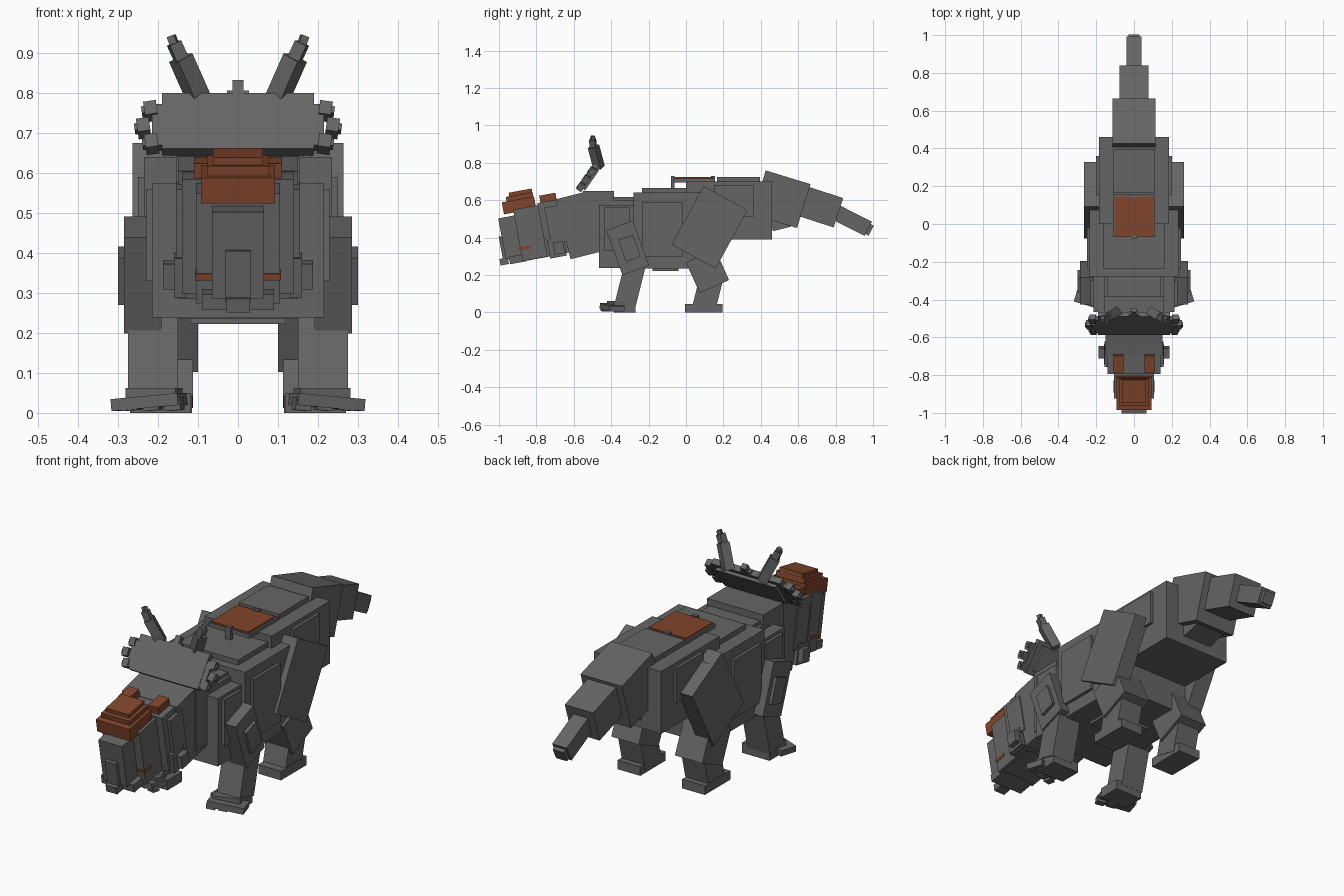
import bpy, bmesh
from math import radians
from mathutils import Matrix, Vector, Euler

if "Cube" in bpy.data.objects:
    bpy.data.objects.remove(bpy.data.objects["Cube"])


def make_material(name, rgb):
    m = bpy.data.materials.new(name)
    m.use_nodes = True
    m.diffuse_color = (*rgb, 1)
    bsdf = next(n for n in m.node_tree.nodes if n.type == 'BSDF_PRINCIPLED')
    bsdf.inputs["Base Color"].default_value = (*rgb, 1)
    bsdf.inputs["Roughness"].default_value = 0.9
    return m


GREY = make_material("stone_grey", (0.13, 0.13, 0.13))
RUST = make_material("rust_orange", (0.22, 0.06, 0.025))


def block(name, center, size, tilt=0, yaw=0, roll=0, mat=GREY, pair=False):
    """Box turned about its centre; tilt about x, roll about y, yaw about z."""
    bm = bmesh.new()
    rot = Euler((radians(tilt), radians(roll), radians(yaw))).to_matrix().to_4x4()
    bmesh.ops.create_cube(bm, size=1, matrix=Matrix.Translation(center) @ rot @ Matrix.Diagonal((*size, 1)))
    me = bpy.data.meshes.new(name)
    bm.to_mesh(me)
    bm.free()
    me.materials.append(mat)
    ob = bpy.data.objects.new(name, me)
    bpy.context.collection.objects.link(ob)
    if pair:
        ob.modifiers.new("Mirror", 'MIRROR')
    return ob


def mid(name, half, y, z, **kw):
    """Centred box from half width and y, z spans."""
    return block(name, (0, sum(y) / 2, sum(z) / 2), (2 * half, y[1] - y[0], z[1] - z[0]), **kw)


def side(name, x, y, z, **kw):
    """Mirrored pair of boxes from x, y, z spans."""
    spans = (x, y, z)
    return block(name, [sum(s) / 2 for s in spans], [s[1] - s[0] for s in spans], pair=True, **kw)


# Torso
mid("hips", 0.185, (0.0, 0.46), (0.39, 0.70))
mid("hip_top_plate", 0.11, (0.165, 0.395), (0.69, 0.725))
side("hip_side_plate", (0.17, 0.20), (0.15, 0.36), (0.51, 0.68))
mid("ribcage", 0.235, (-0.28, 0.16), (0.235, 0.64))
mid("ribcage_top_plate", 0.165, (-0.235, 0.02), (0.63, 0.665))
side("ribcage_side_plate", (0.22, 0.25), (-0.235, -0.02), (0.30, 0.59))
mid("belly_plate", 0.12, (-0.18, -0.04), (0.222, 0.25))
mid("shoulders", 0.215, (-0.465, -0.27), (0.238, 0.575))
mid("shoulder_top_plate", 0.155, (-0.44, -0.27), (0.56, 0.60))
mid("shoulder_top_ridge", 0.14, (-0.40, -0.27), (0.59, 0.617))
side("shoulder_side_plate", (0.20, 0.23), (-0.435, -0.30), (0.33, 0.56))

# Coloured saddle plate with small tabs
mid("saddle_base", 0.112, (-0.07, 0.155), (0.695, 0.716))
mid("saddle_plate", 0.103, (-0.065, 0.145), (0.714, 0.723), mat=RUST)
mid("saddle_front_tab", 0.015, (-0.08, -0.062), (0.66, 0.728))
mid("saddle_back_tab", 0.015, (0.135, 0.155), (0.70, 0.728))

# Tail
block("tail_base", (0, 0.51, 0.605), (0.228, 0.25, 0.245), -17)
block("tail_underside", (0, 0.50, 0.50), (0.16, 0.10, 0.11), 14)
block("tail_middle", (0, 0.715, 0.565), (0.156, 0.21, 0.165), -18)
block("tail_end", (0, 0.885, 0.492), (0.08, 0.20, 0.085), -27)
block("tail_tip", (0, 0.968, 0.448), (0.06, 0.05, 0.06), -27)

# Neck and head, nose tilted down
NOSE = 10.5
mid("neck", 0.155, (-0.55, -0.385), (0.33, 0.65))
block("neck_front", (0, -0.575, 0.465), (0.30, 0.17, 0.33), 14)
block("skull", (0, -0.695, 0.455), (0.28, 0.15, 0.29), NOSE)
block("skull_side_plate", (0, -0.69, 0.47), (0.31, 0.10, 0.20), NOSE)
block("muzzle", (0, -0.825, 0.425), (0.21, 0.15, 0.28), NOSE)
block("jaw", (0, -0.78, 0.325), (0.18, 0.20, 0.07), NOSE)
block("snout", (0, -0.925, 0.405), (0.13, 0.12, 0.22), NOSE)
block("beak_ridge", (0, -0.965, 0.345), (0.062, 0.05, 0.13), NOSE)
block("beak_tip", (0, -0.972, 0.272), (0.06, 0.045, 0.035), NOSE)
block("chin", (0, -0.90, 0.285), (0.18, 0.09, 0.04), NOSE)
block("mouth_corner", (0.083, -0.86, 0.345), (0.05, 0.06, 0.016), NOSE, mat=RUST, pair=True)
block("eye", (0.141, -0.723, 0.543), (0.008, 0.02, 0.02), NOSE, mat=RUST, pair=True)
block("cheek_base", (0.145, -0.69, 0.345), (0.03, 0.09, 0.10), NOSE, pair=True)
block("cheek_spike", (0.17, -0.68, 0.345), (0.034, 0.055, 0.065), NOSE, pair=True)

# Nose boss in three steps and brow pads
for i, (w, d, h, z) in enumerate([(0.184, 0.175, 0.065, 0.572), (0.156, 0.145, 0.035, 0.613),
                                  (0.126, 0.125, 0.022, 0.640)]):
    block(f"nose_boss_step_{i + 1}", (0, -0.893 + i * 0.004, z), (w, d, h), NOSE, mat=RUST)
block("brow_pad", (0.082, -0.738, 0.612), (0.055, 0.088, 0.04), NOSE, mat=RUST, pair=True)

# Frill leaning back, with knobs around its rim
LEAN = -35
frill_turn = Matrix.Rotation(radians(LEAN), 4, 'X')
frill_center = Vector((0, -0.527, 0.722))


def on_frill(name, x, up, size, roll=0, pair=True, out=0):
    pos = frill_center + frill_turn @ Vector((x, out, up))
    block(name, pos, size, LEAN, roll=roll, pair=pair)


on_frill("frill", 0, 0, (0.38, 0.03, 0.17), pair=False)
on_frill("frill_wide_part", 0, -0.01, (0.43, 0.026, 0.125), pair=False)
on_frill("frill_back_plate", 0, 0, (0.33, 0.02, 0.13), pair=False, out=0.02)
on_frill("frill_top_knob", 0, 0.10, (0.028, 0.028, 0.05), pair=False)
on_frill("frill_top_knob_base", 0, 0.085, (0.055, 0.022, 0.02), pair=False)
for i, (x, up) in enumerate([(0.218, 0.04), (0.236, -0.012), (0.216, -0.06)]):
    on_frill(f"frill_rim_knob_{i + 1}", x, up, (0.032, 0.034, 0.04), roll=8)
    on_frill(f"frill_rim_stud_{i + 1}", x + 0.008, up, (0.03, 0.02, 0.02), roll=8)


# Frill horns, each segment running between two points
def horn_segment(name, a, b, w):
    a, b = Vector(a), Vector(b)
    ob = block(name, (0, 0, 0), (w, w, (b - a).length), pair=True)
    turn = (b - a).to_track_quat('Z', 'Y').to_matrix().to_4x4()
    ob.data.transform(Matrix.Translation((a + b) / 2) @ turn)


horn_segment("horn_base", (0.093, -0.465, 0.775), (0.143, -0.495, 0.888), 0.046)
horn_segment("horn_middle", (0.135, -0.494, 0.87), (0.16, -0.5, 0.925), 0.032)
horn_segment("horn_tip", (0.155, -0.5, 0.91), (0.167, -0.497, 0.943), 0.02)

# Hind legs
block("thigh", (0.222, 0.126, 0.4545), (0.085, 0.268, 0.356), -28.6, pair=True)
block("hind_shin", (0.175, 0.115, 0.22), (0.15, 0.172, 0.18), 24, pair=True)
block("hind_ankle", (0.175, 0.115, 0.10), (0.125, 0.125, 0.15), -14, pair=True)
side("hind_foot", (0.115, 0.24), (-0.005, 0.195), (0, 0.045))

# Front legs, feet turned outwards
block("upper_arm", (0.238, -0.312, 0.345), (0.094, 0.152, 0.255), 20, pair=True)
block("upper_arm_plate", (0.275, -0.303, 0.343), (0.05, 0.084, 0.124), 20, pair=True)
block("forearm", (0.213, -0.298, 0.15), (0.125, 0.113, 0.21), -14, pair=True)
side("front_heel", (0.118, 0.27), (-0.385, -0.27), (0, 0.05))
block("front_toes", (0.222, -0.395, 0.027), (0.175, 0.085, 0.03), yaw=17, roll=5, pair=True)
for i in range(3):
    block(f"front_toe_{i + 1}", (0.16 + i * 0.055, -0.435 + i * 0.016, 0.022), (0.042, 0.035, 0.032),
          yaw=17, roll=5, pair=True)
block("front_foot_top", (0.21, -0.375, 0.047), (0.13, 0.06, 0.03), yaw=17, pair=True)
